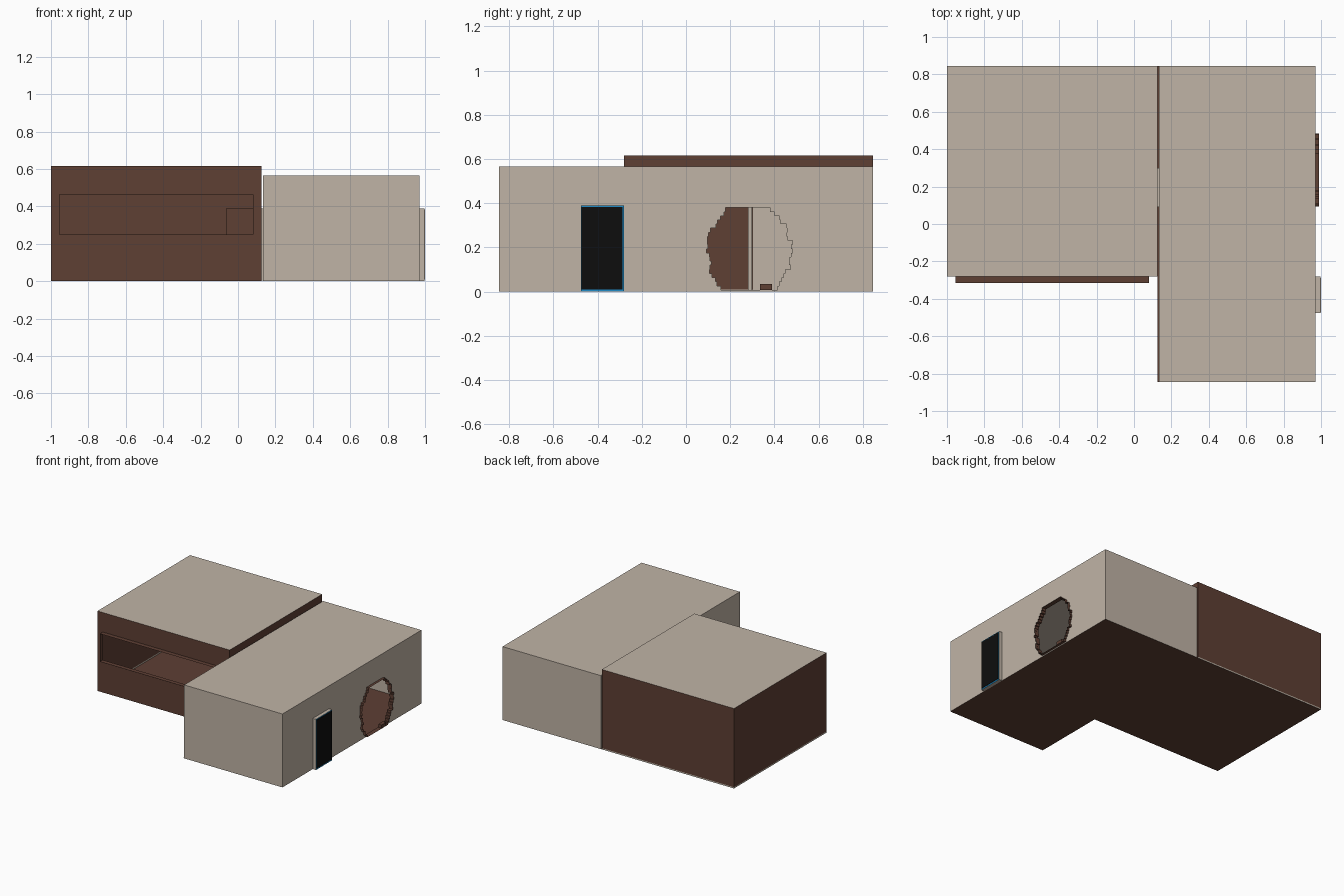
import bpy, bmesh, math, random
from mathutils import Vector

if "Cube" in bpy.data.objects:
    bpy.data.objects.remove(bpy.data.objects["Cube"])

random.seed(4)


def mat(name, r, g, b):
    m = bpy.data.materials.new(name)
    m.diffuse_color = (r, g, b, 1)
    m.use_nodes = True
    m.node_tree.nodes["Principled BSDF"].inputs["Base Color"].default_value = m.diffuse_color
    return m


BEIGE = mat("beige plaster", 0.527, 0.456, 0.381)
BROWN = mat("brown panel", 0.112, 0.050, 0.034)
BLACK = mat("black door", 0.004, 0.004, 0.004)
BLUE = mat("blue trim", 0.013, 0.262, 0.578)


def finish(bm, name, *mats):
    me = bpy.data.meshes.new(name)
    bm.to_mesh(me)
    bm.free()
    for m in mats:
        me.materials.append(m)
    ob = bpy.data.objects.new(name, me)
    bpy.context.collection.objects.link(ob)
    return ob


def place(axis, d, u, v):
    """Point on the plane axis = d, with u, v along the other two axes in order."""
    p = [u, v]
    p.insert("xyz".index(axis), d)
    return Vector(p)


def rect(u0, v0, u1, v1):
    return [(u0, v0), (u1, v0), (u1, v1), (u0, v1)]


def sheet(name, axis, d, outline, material, out=1, holes=()):
    """Flat sheet with optional holes, normal pointing along out * axis."""
    bm = bmesh.new()
    edges = []
    for loop in [outline, *holes]:
        vs = [bm.verts.new(place(axis, d, *p)) for p in loop]
        edges += [bm.edges.new((vs[i - 1], vs[i])) for i in range(len(vs))]
    bmesh.ops.triangle_fill(bm, use_beauty=True, use_dissolve=False, edges=edges)
    n = place(axis, out, 0, 0)
    for f in bm.faces:
        f.normal_update()
        if f.normal.dot(n) < 0:
            f.normal_flip()
    return finish(bm, name, material)


def sleeve(name, axis, d0, d1, loop, material):
    """Open band following a closed outline from d0 to d1."""
    bm = bmesh.new()
    a = [bm.verts.new(place(axis, d0, *p)) for p in loop]
    b = [bm.verts.new(place(axis, d1, *p)) for p in loop]
    for i in range(len(loop)):
        bm.faces.new((a[i - 1], a[i], b[i], b[i - 1]))
    bmesh.ops.recalc_face_normals(bm, faces=bm.faces[:])
    return finish(bm, name, material)


def box(name, lo, hi, *mats, rule=None):
    bm = bmesh.new()
    bmesh.ops.create_cube(bm, size=1)
    for v in bm.verts:
        v.co = Vector([lo[i] + (v.co[i] + 0.5) * (hi[i] - lo[i]) for i in range(3)])
    bm.normal_update()
    for f in bm.faces:
        f.material_index = rule(f.normal) if rule else 0
    return finish(bm, name, *mats)


# Stepped ragged outline of the broken wall opening
def ragged(cy, cz, ry, rz, z0, z1, rows):
    sides = []
    for s in (-1, 1):
        side = []
        for i in range(rows):
            za, zb = (z0 + (z1 - z0) * (i + k) / rows for k in (0, 1))
            t = ((za + zb) / 2 - cz) / rz
            w = ry * math.sqrt(1 - t * t) - random.uniform(0, 0.024)
            side += [(cy + s * w, za), (cy + s * w, zb)]
        sides.append(side)
    return sides[1] + sides[0][::-1]


breach = ragged(0.287, 0.185, 0.2, 0.225, 0.008, 0.38, 20)
window = rect(-0.955, 0.25, 0.08, 0.465)
doorway = rect(0.09, 0.005, 0.30, 0.39)

# Left room: brown walls, beige roof
HL, XL = 0.615, 0.125
sheet("left_room_front_wall", "y", -0.28, rect(-1, 0, XL, HL), BROWN, -1, [window])
sheet("left_room_back_wall", "y", 0.845, rect(-1, 0.01, XL, HL), BROWN)
sheet("left_room_outer_wall", "x", -1, rect(-0.28, 0.01, 0.845, HL), BROWN, -1)
sheet("left_room_inner_wall", "x", XL, rect(-0.28, 0, 0.845, HL), BROWN, 1, [doorway])
sheet("left_room_roof", "z", HL, rect(-1, -0.28, XL, 0.845), BEIGE)
sheet("left_room_floor", "z", 0, rect(-1, -0.28, XL, 0.845), BROWN, -1)
sheet("back_skirting", "y", 0.845, rect(-1, 0, XL, 0.01), BEIGE)
sheet("side_skirting", "x", -1, rect(-0.28, 0, 0.845, 0.01), BEIGE, -1)

# Right room: beige walls and roof, brown floor
HR, X0, X1 = 0.565, 0.133, 0.97
sheet("right_room_front_wall", "y", -0.845, rect(X0, 0, X1, HR), BEIGE, -1)
sheet("right_room_back_wall", "y", 0.845, rect(X0, 0, X1, HR), BEIGE)
sheet("right_room_inner_wall", "x", X0, rect(-0.845, 0, 0.845, HR), BEIGE, -1, [doorway])
sheet("right_room_outer_wall", "x", X1, rect(-0.845, 0, 0.845, HR), BEIGE, 1, [breach])
sheet("right_room_roof", "z", HR, rect(X0, -0.845, X1, 0.845), BEIGE)
sheet("right_room_floor", "z", 0, rect(XL, -0.845, X1, 0.845), BROWN, -1)

# Opening surrounds
sleeve("window_surround", "y", -0.28, -0.315, window, BROWN)
sleeve("breach_rim", "x", 0.955, 0.99, breach, BROWN)
sleeve("doorway_lining", "x", XL, X0, doorway, BEIGE)
box("breach_rubble", (0.96, 0.335, 0.008), (0.988, 0.39, 0.034), BROWN)

# Open inner door, beige on its edges
box("inner_door", (-0.065, 0.28, 0.002), (XL, 0.298, 0.39), BROWN, BEIGE,
    rule=lambda n: 1 if abs(n.x) > 0.5 else 0)

# Outer door: beige casing, blue trim face, black panel
box("door_casing", (X1, -0.475, 0), (0.997, -0.28, 0.39), BEIGE, BLUE,
    rule=lambda n: 1 if n.x > 0.5 else 0)
box("door_panel", (0.996, -0.472, 0.01), (1.0, -0.288, 0.383), BLACK)
